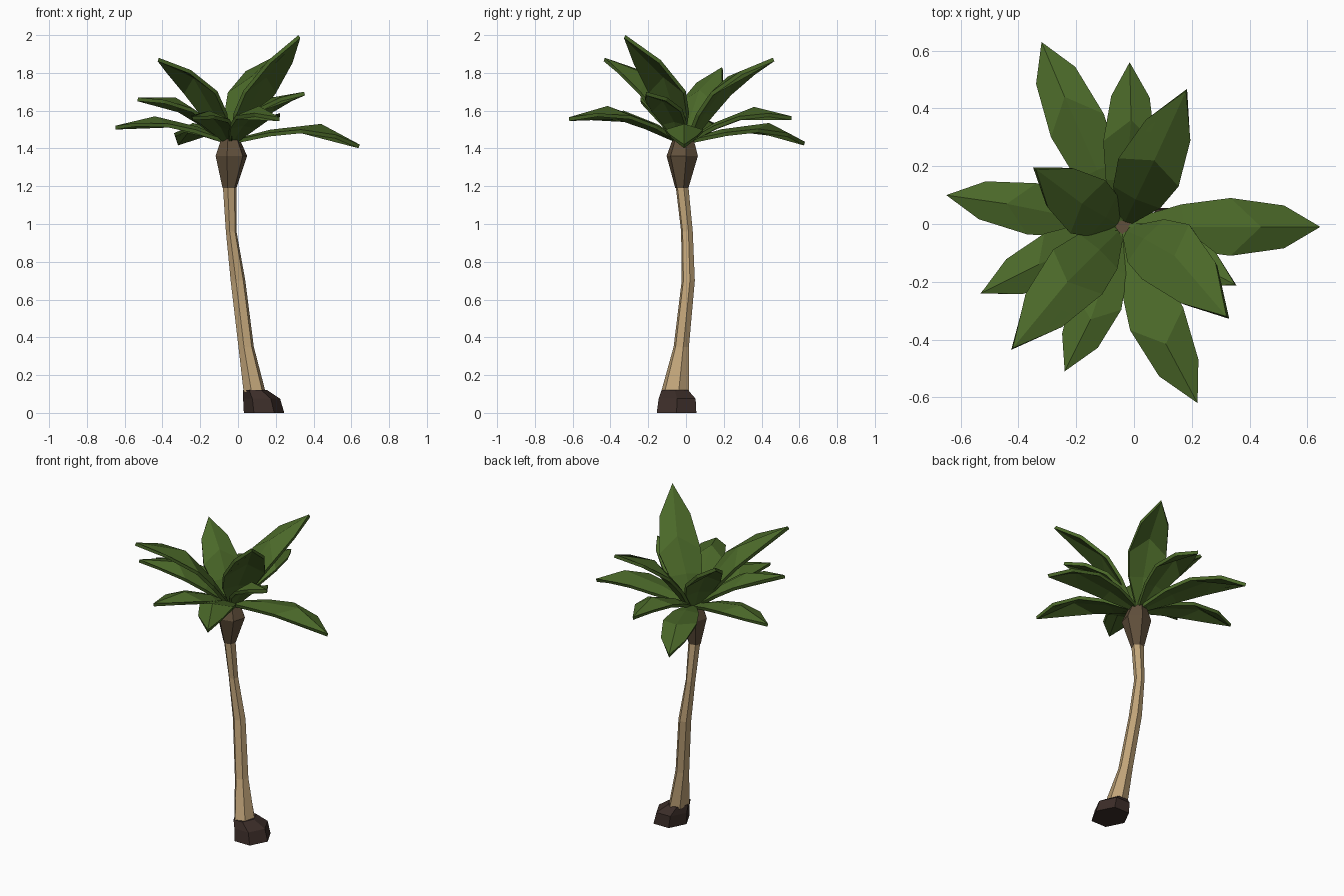
import bpy, bmesh, math
from mathutils import Vector

if "Cube" in bpy.data.objects:
    bpy.data.objects.remove(bpy.data.objects["Cube"])


def material(name, rgb):
    m = bpy.data.materials.new(name)
    m.diffuse_color = (*rgb, 1)
    m.use_nodes = True
    m.node_tree.nodes["Principled BSDF"].inputs["Base Color"].default_value = m.diffuse_color
    return m


def finish(name, bm, mat):
    bmesh.ops.recalc_face_normals(bm, faces=bm.faces)
    me = bpy.data.meshes.new(name)
    bm.to_mesh(me)
    bm.free()
    me.materials.append(mat)
    ob = bpy.data.objects.new(name, me)
    bpy.context.collection.objects.link(ob)
    return ob


def loft(name, rings, mat, sides=6, turn=0.0):
    """Stack of polygon rings (x, y, z, rx, ry) skinned into a closed solid."""
    bm = bmesh.new()
    loops = []
    for x, y, z, rx, ry in rings:
        angles = [turn + 2 * math.pi * i / sides for i in range(sides)]
        loops.append([bm.verts.new((x + rx * math.cos(a), y + ry * math.sin(a), z)) for a in angles])
    for a, b in zip(loops, loops[1:]):
        for i in range(sides):
            j = (i + 1) % sides
            bm.faces.new((a[i], a[j], b[j], b[i]))
    bm.faces.new(loops[0][::-1])
    bm.faces.new(loops[-1])
    return finish(name, bm, mat)


def frond(name, root, bend, tip, half, mat, thick=0.02, drop=0.018):
    """Pointed leaf folded along its midrib, arched and bent towards the tip."""
    root, bend, tip = Vector(root), Vector(bend), Vector(tip)
    flat = tip - root
    side = Vector((-flat.y, flat.x, 0)).normalized()
    up = (bend - root).cross(side).normalized()
    up = up if up.z > 0 else -up
    mid = root.lerp(bend, 0.42) + up * 0.016
    bm = bmesh.new()
    r, m, b, t = (bm.verts.new(p) for p in (root, mid, bend, tip))
    for s in (1, -1):
        def edge(a, c, f, w):
            n = (c - a).cross(side).normalized()
            n = n if n.z > 0 else -n
            return bm.verts.new(a.lerp(c, f) + side * s * w - n * drop * w / half)
        e0 = edge(root, mid, 0.0, 0.025)
        em = edge(root, mid, 0.95, half * 0.78)
        e1 = edge(mid, bend, 0.6, half)
        e2 = edge(bend, tip, 0.42, half * 0.74)
        for f in ((r, m, em, e0), (m, b, e1, em), (b, t, e2, e1)):
            bm.faces.new(f if s < 0 else f[::-1])
    bmesh.ops.recalc_face_normals(bm, faces=bm.faces)
    if sum(f.normal.z for f in bm.faces) < 0:
        bmesh.ops.reverse_faces(bm, faces=bm.faces)
    # Close the blade with a lower skin
    bm.normal_update()
    top = list(bm.faces)
    rim = [e for e in bm.edges if e.is_boundary]
    low = {v: bm.verts.new(v.co - v.normal * thick) for v in list(bm.verts)}
    for f in top:
        bm.faces.new([low[v] for v in reversed(f.verts)])
    for e in rim:
        p, q = e.verts
        bm.faces.new((p, q, low[q], low[p]))
    return finish(name, bm, mat)


bark = material("bark", (0.53, 0.37, 0.19))
husk = material("husk", (0.12, 0.08, 0.045))
soil = material("root_brown", (0.045, 0.027, 0.022))
leaf = material("leaf_green", (0.07, 0.14, 0.022))

# Root lump, leaning trunk and crown husk
loft("root_lump", [(0.138, -0.05, 0, 0.107, 0.121), (0.125, -0.047, 0.075, 0.098, 0.113),
                   (0.09, -0.06, 0.122, 0.063, 0.08)], soil)
loft("trunk", [(0.088, -0.058, 0.11, 0.06, 0.077), (0.043, -0.025, 0.35, 0.042, 0.042),
               (0.0, 0.012, 0.7, 0.04, 0.036), (-0.036, 0.005, 0.96, 0.029, 0.032),
               (-0.045, -0.022, 1.21, 0.037, 0.035)], bark, turn=0.25)
loft("crown_husk", [(-0.045, -0.022, 1.19, 0.038, 0.036), (-0.035, -0.02, 1.36, 0.086, 0.086),
                    (-0.04, -0.015, 1.45, 0.05, 0.057)], husk, turn=0.25)

# Fronds: midrib bend, tip, half width
fronds = [
    ((0.44, -0.01, 1.53), (0.645, -0.01, 1.42), 0.10),
    ((-0.24, 0.44, 1.535), (-0.32, 0.63, 1.435), 0.10),
    ((-0.44, 0.07, 1.57), (-0.65, 0.10, 1.52), 0.09),
    ((0.11, -0.415, 1.625), (0.22, -0.62, 1.565), 0.10),
    ((-0.15, -0.33, 1.60), (-0.24, -0.51, 1.57), 0.09),
    ((-0.01, 0.36, 1.62), (-0.015, 0.56, 1.57), 0.09),
    ((-0.33, -0.14, 1.67), (-0.53, -0.24, 1.67), 0.09),
    ((0.18, -0.12, 1.67), (0.35, -0.21, 1.70), 0.09),
    ((-0.23, -0.20, 1.79), (-0.42, -0.43, 1.88), 0.115),
    ((0.07, 0.22, 1.78), (0.18, 0.46, 1.88), 0.115),
    ((-0.18, 0.07, 1.71), (-0.34, 0.19, 1.83), 0.11),
    ((0.14, -0.11, 1.79), (0.32, -0.32, 2.0), 0.125),
]
for i, (bend, tip, half) in enumerate(fronds, 1):
    out = (Vector((tip[0], tip[1], 0)) - Vector((-0.04, -0.01, 0))).normalized() * 0.02
    frond(f"frond_{i}", (-0.04 + out.x, -0.01 + out.y, 1.45), bend, tip, half, leaf)
